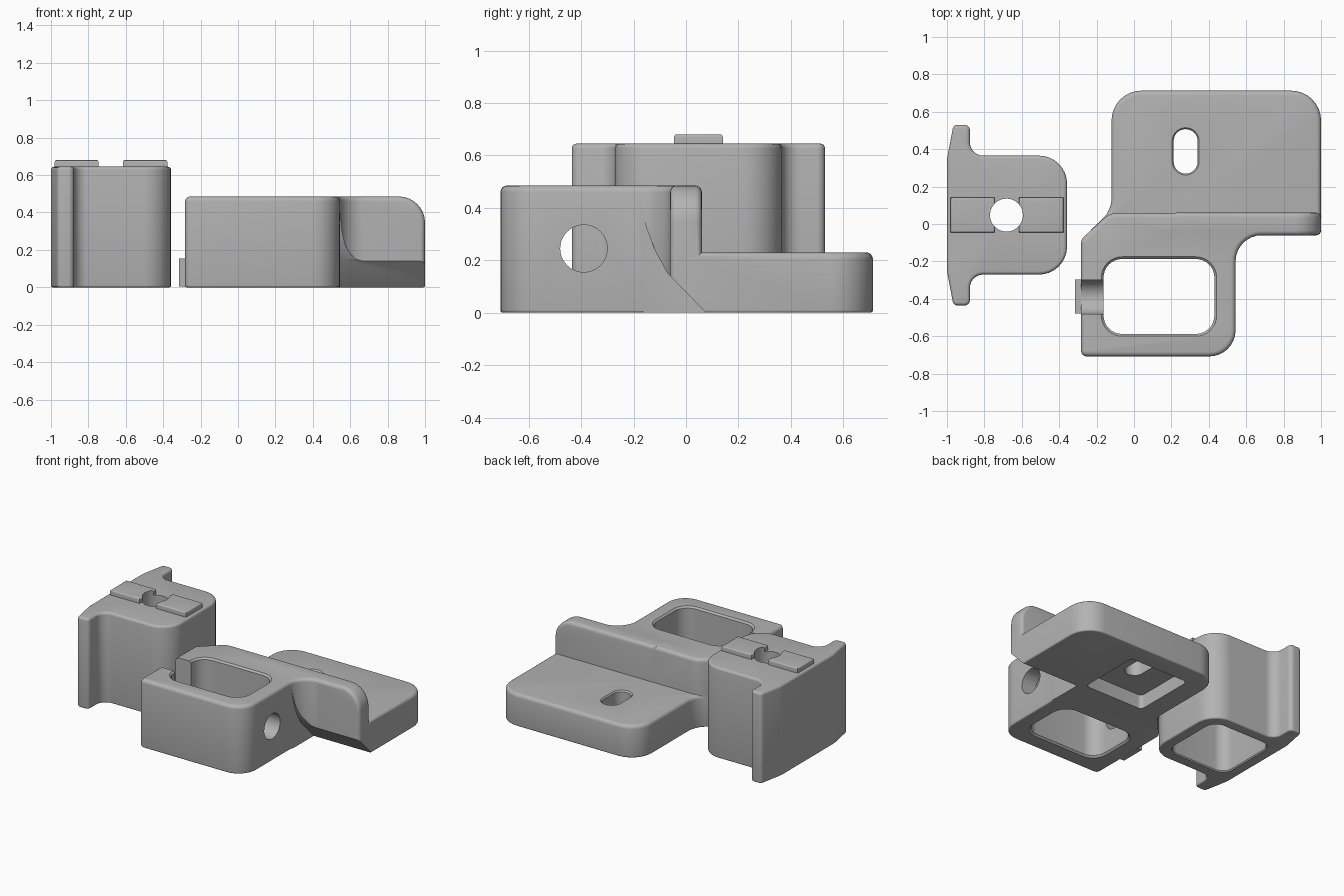
import bpy, bmesh, math
from mathutils import Vector

if "Cube" in bpy.data.objects:
    bpy.data.objects.remove(bpy.data.objects["Cube"])

grey = bpy.data.materials.new("plain grey")
grey.diffuse_color = (0.45, 0.45, 0.45, 1)
grey.use_nodes = True
grey.node_tree.nodes["Principled BSDF"].inputs["Base Color"].default_value = grey.diffuse_color


def rounded(corners, steps=8):
    """Counter-clockwise outline from (x, y, radius) corners."""
    pts, n = [], len(corners)
    for i, (x, y, r) in enumerate(corners):
        p = Vector((x, y))
        if r == 0:
            pts.append(p)
            continue
        a = (Vector(corners[i - 1][:2]) - p).normalized()
        b = (Vector(corners[(i + 1) % n][:2]) - p).normalized()
        half = a.angle(b) / 2
        centre = p + (a + b).normalized() * (r / math.sin(half))
        start = p + a * (r / math.tan(half)) - centre
        end = p + b * (r / math.tan(half)) - centre
        sweep = start.angle_signed(end)      # clockwise positive
        for k in range(steps + 1):
            t = -sweep * k / steps
            c, s = math.cos(t), math.sin(t)
            pts.append(centre + Vector((start.x * c - start.y * s, start.x * s + start.y * c)))
    return pts


def offset(pts, d):
    """Move an outline outwards by d (negative moves inwards)."""
    out, n = [], len(pts)
    for i, p in enumerate(pts):
        e1 = (p - pts[i - 1]).normalized()
        e2 = (pts[(i + 1) % n] - p).normalized()
        n1, n2 = Vector((e1.y, -e1.x)), Vector((e2.y, -e2.x))
        out.append(p + (n1 + n2) * (d / (1 + n1.dot(n2))))
    return out


def soft(z0, z1, b0, b1, steps=4):
    """Height levels with rounded lower and upper rims."""
    lv = []
    for k in range(steps + 1):
        t = k / steps * math.pi / 2
        lv.append((z0 + b0 * (1 - math.sin(t)), -b0 * (1 - math.cos(t))))
    lv.reverse()
    for k in range(steps + 1):
        t = k / steps * math.pi / 2
        lv.append((z1 - b1 * (1 - math.sin(t)), -b1 * (1 - math.cos(t))))
    return lv


def prism(name, pts, levels, place=lambda x, y, z: (x, y, z)):
    bm = bmesh.new()
    rings = [[bm.verts.new(place(p.x, p.y, z)) for p in offset(pts, d)] for z, d in levels]
    n = len(pts)
    for lo, hi in zip(rings, rings[1:]):
        for i in range(n):
            j = (i + 1) % n
            bm.faces.new((lo[i], lo[j], hi[j], hi[i]))
    bm.faces.new(rings[0][::-1])
    bm.faces.new(rings[-1])
    bmesh.ops.recalc_face_normals(bm, faces=bm.faces)
    me = bpy.data.meshes.new(name)
    bm.to_mesh(me)
    bm.free()
    me.materials.append(grey)
    ob = bpy.data.objects.new(name, me)
    bpy.context.collection.objects.link(ob)
    return ob


def rect(x0, x1, y0, y1, r=0.0):
    return rounded([(x0, y0, r), (x1, y0, r), (x1, y1, r), (x0, y1, r)])


def circle(x, y, r, n=48):
    return [Vector((x + r * math.cos(2 * math.pi * k / n), y + r * math.sin(2 * math.pi * k / n)))
            for k in range(n)]


def combine(target, other, op):
    m = target.modifiers.new(op, 'BOOLEAN')
    m.operation, m.object, m.solver = op, other, 'EXACT'
    bpy.context.view_layer.objects.active = target
    bpy.ops.object.modifier_apply(modifier=m.name)
    bpy.data.objects.remove(other)


along_x = lambda x, y, z: (z, x, y)     # outline lies in the yz plane
along_y = lambda x, y, z: (x, z, y)     # outline lies in the xz plane

# --- bracket: front block, upright wall and rear plate ---
bracket = prism("bracket", rounded([
    (-.283, -.708, .03), (.543, -.708, .14), (.543, -.06, .14), (.70, -.06, 0),
    (.70, .06, 0), (-.13, .06, .12), (-.283, -.083, .05)]), soft(0, .485, .01, .025))
wall = prism("wall", rounded([(.2, .05, 0), (1, .05, 0), (1, .4855, .14), (.2, .4855, 0)]),
             soft(-.0605, .0605, .025, .025), along_y)
plate = prism("plate", rounded([
    (-.1, -.04, 0), (1, -.04, 0), (1, .713, .16), (-.12, .713, .16),
    (-.12, .072, .16), (-.23, -.031, 0)]), soft(0, .23, .01, .025))
combine(bracket, wall, 'UNION')
combine(bracket, plate, 'UNION')

# sloped underside below the wall, curving up into the inner corner
combine(bracket, prism("slope_cutter", [Vector(p) for p in (
    (.175, -.1), (.072, .004), (-.07, .15), (-.115, .23), (-.15, .32), (-.17, .40), (-.2, .6),
    (-.5, .6), (-.5, -.1))], [(.545, 0), (1.2, 0)], along_x), 'DIFFERENCE')
# window through the block
combine(bracket, prism("window_cutter", rect(-.163, .43, -.588, -.187, .1), [
    (-.1, .012), (0, .012), (.012, 0), (.473, 0), (.485, .012), (.6, .012)]), 'DIFFERENCE')
# cross hole, open to the top on the left side
combine(bracket, prism("hole_cutter", circle(-.39, .245, .09), [(-.5, 0), (.7, 0)], along_x),
        'DIFFERENCE')
combine(bracket, prism("notch_cutter", rect(-.5, -.1, -.48, -.30), [(.245, 0), (.7, 0)]),
        'DIFFERENCE')
# pocket under the plate and the slot above it
combine(bracket, prism("pocket_cutter", rect(.03, .5, .11, .57, .03), [(-.1, 0), (.1, 0)]),
        'DIFFERENCE')
combine(bracket, prism("slot_cutter", rect(.212, .34, .27, .507, .0635), [
    (.05, 0), (.22, 0), (.23, .008), (.3, .008)]), 'DIFFERENCE')
# small ledge outside the notch
ledge = prism("ledge", rect(-.316, -.27, -.478, -.298), [(.005, 0), (.155, 0)])

# --- clip: hollow body with a flanged back ---
mid = .0475
lower = [(-1, -.30, .2), (-.965, -.483, .025), (-.877, -.483, .03), (-.877, -.318, .07),
         (-.358, -.318, .15)]
upper = [(x, -y, r) for x, y, r in reversed(lower)]
clip = prism("clip", rounded([(x, y + mid, r) for x, y, r in lower + upper]),
             soft(0, .645, .01, .018))
combine(clip, prism("cavity_cutter", rect(-.92, -.44, -.19, .285, .08), [
    (-.1, .006), (0, .006), (.008, 0), (.56, 0)]), 'DIFFERENCE')
# raised pads on the clip top, on both sides of the hole
for x0, x1 in ((-.98, -.745), (-.615, -.378)):
    combine(clip, prism("pad", rect(x0, x1, mid - .093, mid + .093), soft(.61, .68, 0.005, .01)),
            'UNION')
combine(clip, prism("top_hole_cutter", circle(-.682, mid, .088), [(.4, 0), (.8, 0)]),
        'DIFFERENCE')

# smooth rounded faces, crisp edges
for ob in (bracket, ledge, clip):
    bpy.ops.object.select_all(action='DESELECT')
    ob.select_set(True)
    bpy.context.view_layer.objects.active = ob
    bpy.ops.object.shade_smooth_by_angle(angle=math.radians(30))
